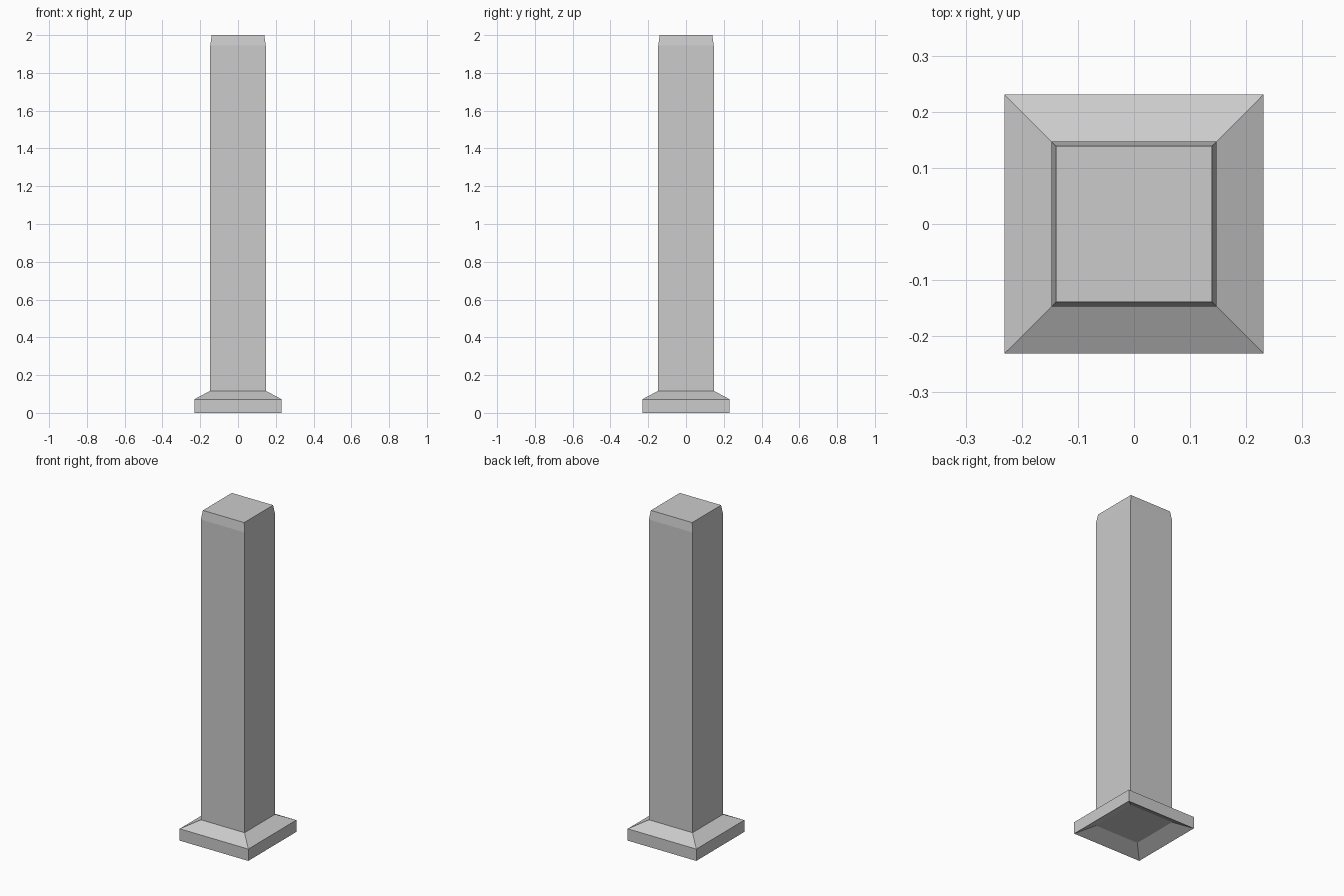
import bpy, bmesh

if "Cube" in bpy.data.objects:
    bpy.data.objects.remove(bpy.data.objects["Cube"])


def square_loft(name, profile):
    """Stack square rings given as (half width, z), bridge them and cap both ends."""
    bm = bmesh.new()
    rings = [[bm.verts.new((sx * h, sy * h, z))
              for sx, sy in ((-1, -1), (1, -1), (1, 1), (-1, 1))]
             for h, z in profile]
    for lower, upper in zip(rings, rings[1:]):
        for i in range(4):
            j = (i + 1) % 4
            bm.faces.new((lower[i], lower[j], upper[j], upper[i]))
    bm.faces.new(rings[0][::-1])
    bm.faces.new(rings[-1])
    bmesh.ops.recalc_face_normals(bm, faces=bm.faces)
    mesh = bpy.data.meshes.new(name)
    bm.to_mesh(mesh)
    bm.free()
    obj = bpy.data.objects.new(name, mesh)
    bpy.context.collection.objects.link(obj)
    return obj


BASE, SHAFT = 0.231, 0.147

# One continuous post: recessed underside, plinth, sloped shoulder, shaft, tapered top
square_loft("square_post", [
    (SHAFT, 0.045),
    (BASE, 0.0),
    (BASE, 0.072),
    (SHAFT, 0.117),
    (SHAFT, 1.945),
    (0.139, 2.0),
])
